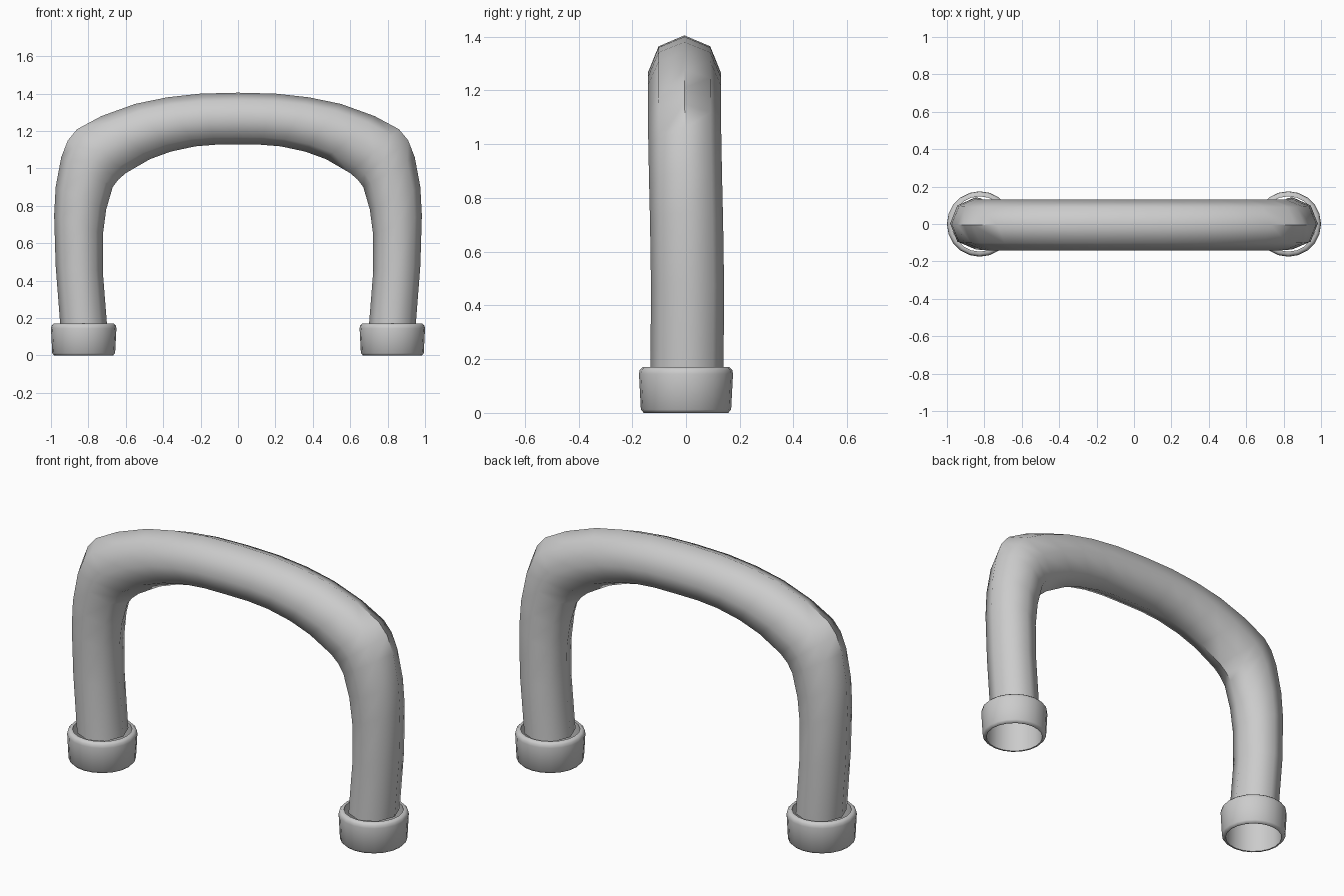
import bpy, bmesh, math
from mathutils import Vector

cube = bpy.data.objects.get("Cube")
if cube:
    bpy.data.objects.remove(cube, do_unlink=True)

grey = bpy.data.materials.new("plain grey")
grey.use_nodes = True
grey.diffuse_color = (0.6, 0.6, 0.6, 1)
grey.node_tree.nodes["Principled BSDF"].inputs["Base Color"].default_value = (0.6, 0.6, 0.6, 1)


def loft(name, rings, angle, closed=False):
    """Skin a list of equal-length point rings into a smooth shaded mesh."""
    bm = bmesh.new()
    loops = [[bm.verts.new(p) for p in ring] for ring in rings]
    pairs = list(zip(loops, loops[1:]))
    if closed:
        pairs.append((loops[-1], loops[0]))
    for a, b in pairs:
        n = len(a)
        for i in range(n):
            j = (i + 1) % n
            bm.faces.new((a[i], a[j], b[j], b[i]))
    bmesh.ops.recalc_face_normals(bm, faces=bm.faces)
    mesh = bpy.data.meshes.new(name)
    bm.to_mesh(mesh)
    bm.free()
    mesh.materials.append(grey)
    obj = bpy.data.objects.new(name, mesh)
    bpy.context.collection.objects.link(obj)
    bpy.ops.object.select_all(action='DESELECT')
    obj.select_set(True)
    bpy.context.view_layer.objects.active = obj
    bpy.ops.object.shade_smooth_by_angle(angle=math.radians(angle))
    return obj


# Arched pipe: outer and inner edge of each section (x, z), from foot to crown
half = [
    ((0.95, 0.16), (0.70, 0.16)),
    ((0.975, 0.48), (0.723, 0.45)),
    ((0.983, 0.75), (0.722, 0.65)),
    ((0.975, 0.90), (0.705, 0.78)),
    ((0.945, 1.06), (0.67, 0.90)),
    ((0.91, 1.15), (0.64, 0.94)),
    ((0.86, 1.21), (0.60, 0.975)),
    ((0.73, 1.28), (0.47, 1.05)),
    ((0.55, 1.345), (0.36, 1.09)),
    ((0.38, 1.38), (0.23, 1.118)),
    ((0.2, 1.40), (0.12, 1.127)),
]
crown = ((0, 1.405), (0, 1.127))
mirrored = [tuple((-x, z) for x, z in pair) for pair in reversed(half)]

rings = []
for outer, inner in half + [crown] + mirrored:
    o = Vector((outer[0], 0, outer[1]))
    i = Vector((inner[0], 0, inner[1]))
    mid, arm = (o + i) / 2, (o - i) / 2
    # slight sideways sway of the pipe along its height
    sway = 0.006 * math.sin(math.pi * min(mid.z, 1.2) / 0.8)
    rings.append([mid + arm * math.cos(k * math.tau / 8)
                  + Vector((0, 0.136 * math.sin(k * math.tau / 8) + sway, 0))
                  for k in range(8)])
loft("arched_pipe", rings, 50)

# Hollow collar around each foot: (radius, height) profile with softened rims
profile = [(0.148, 0), (0.157, 0), (0.168, 0.012), (0.175, 0.145), (0.172, 0.16),
           (0.162, 0.17), (0.148, 0.17)]
for side, x in (("left", 0.825), ("right", -0.825)):
    collar = [[Vector((x + r * math.cos(k * math.tau / 20), r * math.sin(k * math.tau / 20), z))
               for k in range(20)] for r, z in profile]
    loft(side + "_foot_collar", collar, 50, closed=True)
